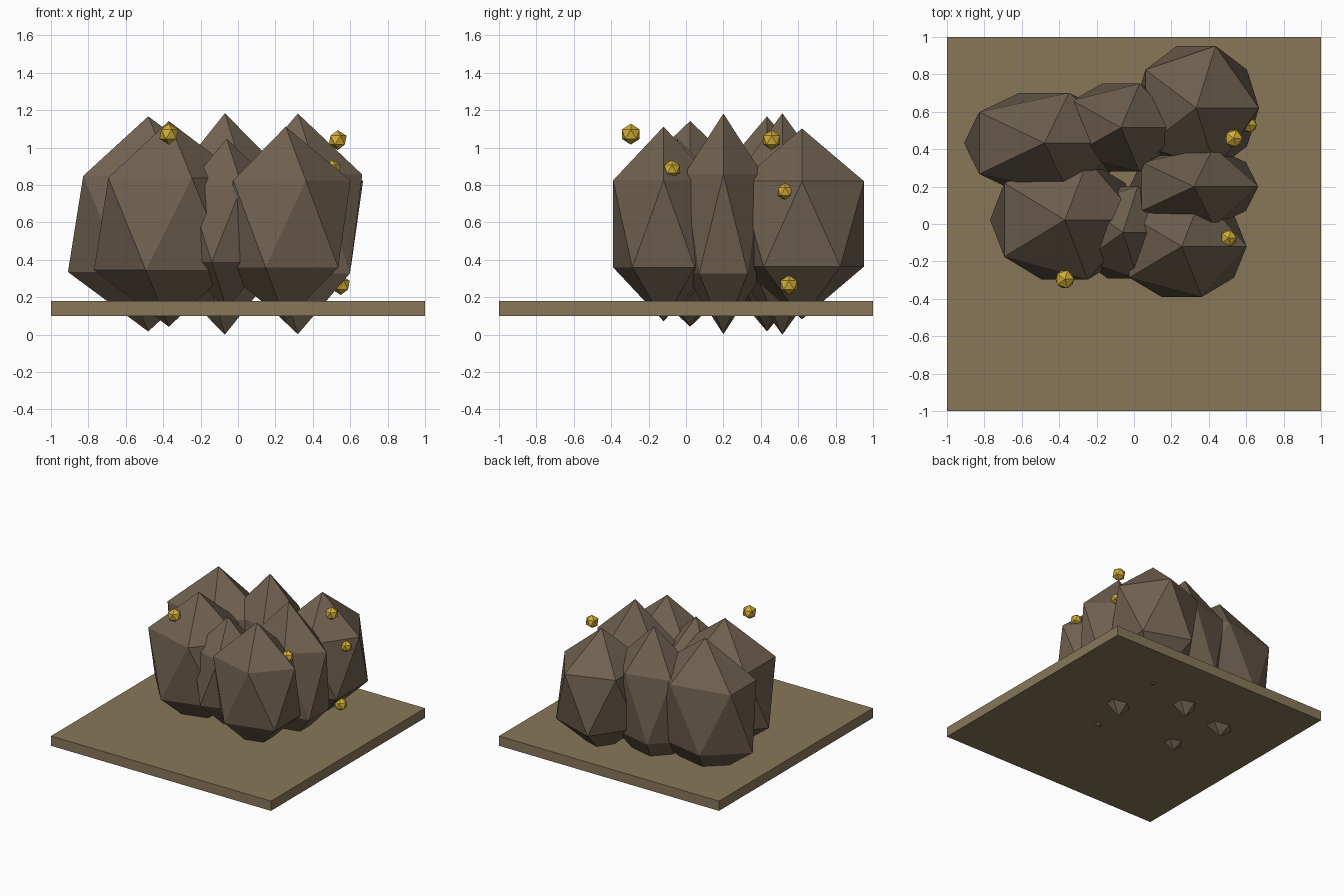
import bpy

if "Cube" in bpy.data.objects:
    bpy.data.objects.remove(bpy.data.objects["Cube"])


def material(name, rgb):
    """Flat colour from sRGB 0-255 values, stored linear."""
    lin = [((c / 255 + 0.055) / 1.055) ** 2.4 for c in rgb]
    m = bpy.data.materials.new(name)
    m.diffuse_color = (*lin, 1.0)
    m.use_nodes = True
    m.node_tree.nodes["Principled BSDF"].inputs["Base Color"].default_value = m.diffuse_color
    return m


STONE = material("brown_stone", (112, 97, 80))
EARTH = material("tan_earth", (135, 119, 89))
GOLD = material("gold", (212, 175, 55))


def ico(name, loc, size, mat):
    bpy.ops.mesh.primitive_ico_sphere_add(subdivisions=1, radius=1, location=loc)
    ob = bpy.context.object
    ob.name = name
    ob.scale = size
    bpy.ops.object.transform_apply(location=False, rotation=False, scale=True)
    ob.data.materials.append(mat)
    return ob


# square ground slab
bpy.ops.mesh.primitive_cube_add(size=1, location=(0, 0, 0.14))
slab = bpy.context.object
slab.name = "ground_slab"
slab.scale = (2, 2, 0.08)
bpy.ops.object.transform_apply(location=False, rotation=False, scale=True)
slab.data.materials.append(EARTH)

# boulders: x, y, radius x, radius y, half height
boulders = [
    (-0.48, 0.433, 0.48, 0.315, 0.575),
    (-0.07, 0.515, 0.36, 0.277, 0.592),
    (0.333, 0.62, 0.375, 0.39, 0.51),
    (0.32, 0.20, 0.385, 0.247, 0.59),
    (0.255, -0.12, 0.388, 0.317, 0.52),
    (-0.06, -0.045, 0.29, 0.29, 0.455),
    (-0.37, 0.022, 0.447, 0.375, 0.55),
]
for i, (x, y, rx, ry, h) in enumerate(boulders, 1):
    ico(f"boulder_{i}", (x, y, 0.592), (rx, ry, h), STONE)

# gold nuggets: x, y, z, radius
nuggets = [
    (-0.37, -0.295, 1.072, 0.056),
    (0.533, 0.458, 1.04, 0.053),
    (0.55, 0.55, 0.265, 0.053),
    (0.615, 0.53, 0.765, 0.046),
    (0.505, -0.075, 0.885, 0.049),
]
for i, (x, y, z, r) in enumerate(nuggets, 1):
    ico(f"gold_nugget_{i}", (x, y, z), (r, r, r), GOLD)
